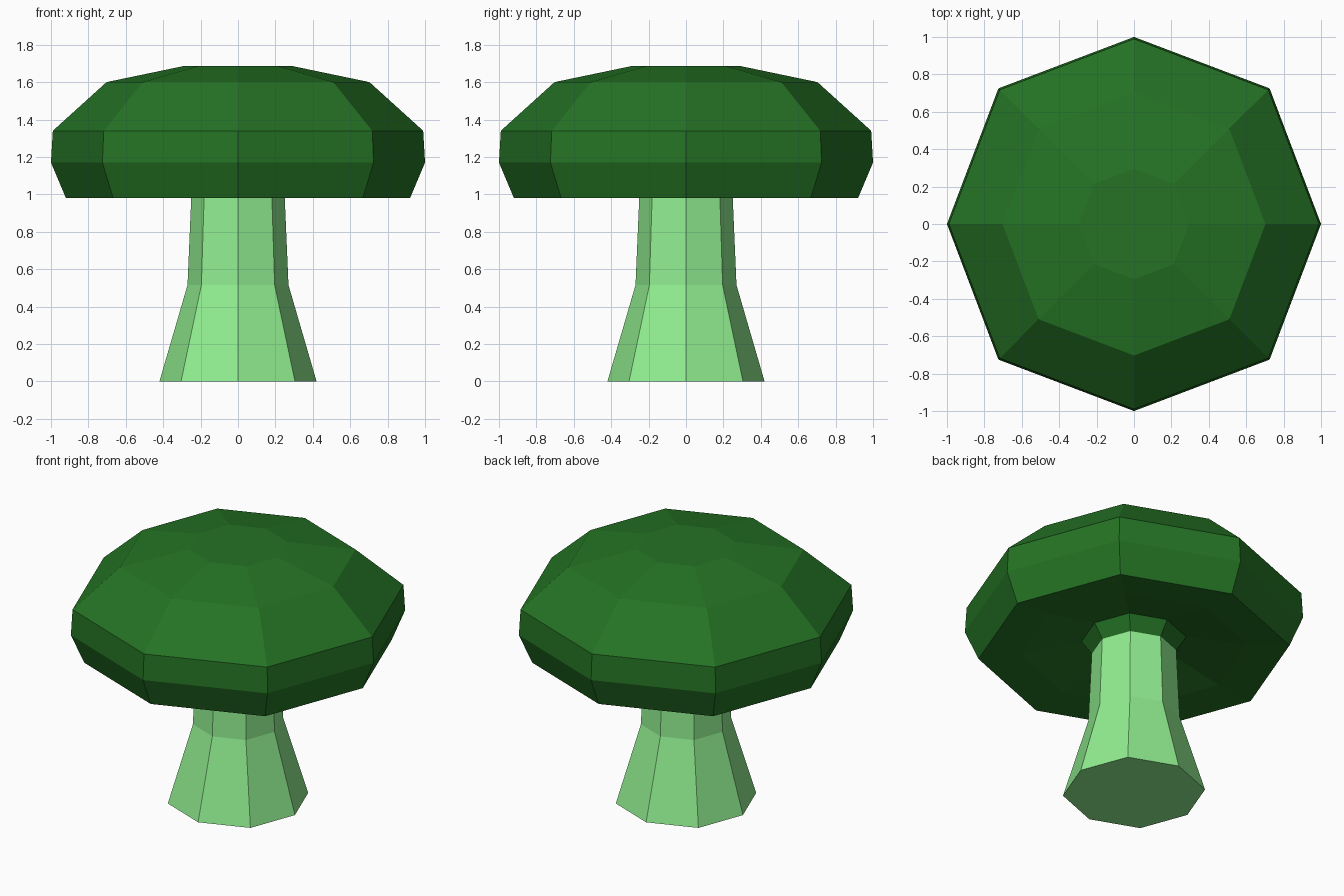
import bpy, bmesh

if "Cube" in bpy.data.objects:
    bpy.data.objects.remove(bpy.data.objects["Cube"])

DIAG = 0.725  # x and y of a diagonal corner, relative to the axis corner
CORNERS = [(1, 0), (DIAG, DIAG), (0, 1), (-DIAG, DIAG),
           (-1, 0), (-DIAG, -DIAG), (0, -1), (DIAG, -DIAG)]


def material(name, color):
    mat = bpy.data.materials.new(name)
    mat.diffuse_color = (*color, 1)
    mat.use_nodes = True
    mat.node_tree.nodes["Principled BSDF"].inputs["Base Color"].default_value = mat.diffuse_color
    return mat


def lathe(name, profile, mat):
    """Eight-sided closed solid from (radius, z) points listed bottom to top."""
    bm = bmesh.new()
    rings = [[bm.verts.new((x * r, y * r, z)) for x, y in CORNERS]
             for r, z in profile]
    for low, high in zip(rings, rings[1:]):
        for i in range(8):
            j = (i + 1) % 8
            bm.faces.new((low[i], low[j], high[j], high[i]))
    bm.faces.new(rings[0][::-1])
    bm.faces.new(rings[-1])
    bmesh.ops.recalc_face_normals(bm, faces=bm.faces)
    mesh = bpy.data.meshes.new(name)
    bm.to_mesh(mesh)
    bm.free()
    mesh.materials.append(mat)
    obj = bpy.data.objects.new(name, mesh)
    bpy.context.collection.objects.link(obj)
    return obj


# Flared stem
lathe("stem", [(0.42, 0), (0.27, 0.515), (0.25, 0.98)],
      material("light_green", (0.28, 0.85, 0.28)))

# Cap: collar around the stem, hollow underside, rim and faceted dome
lathe("cap", [(0.25, 0.98), (0.31, 1.07), (0.67, 1.0), (0.92, 0.98),
              (1.0, 1.17), (0.99, 1.34), (0.703, 1.6), (0.295, 1.685)],
      material("dark_green", (0.018, 0.17, 0.018)))
